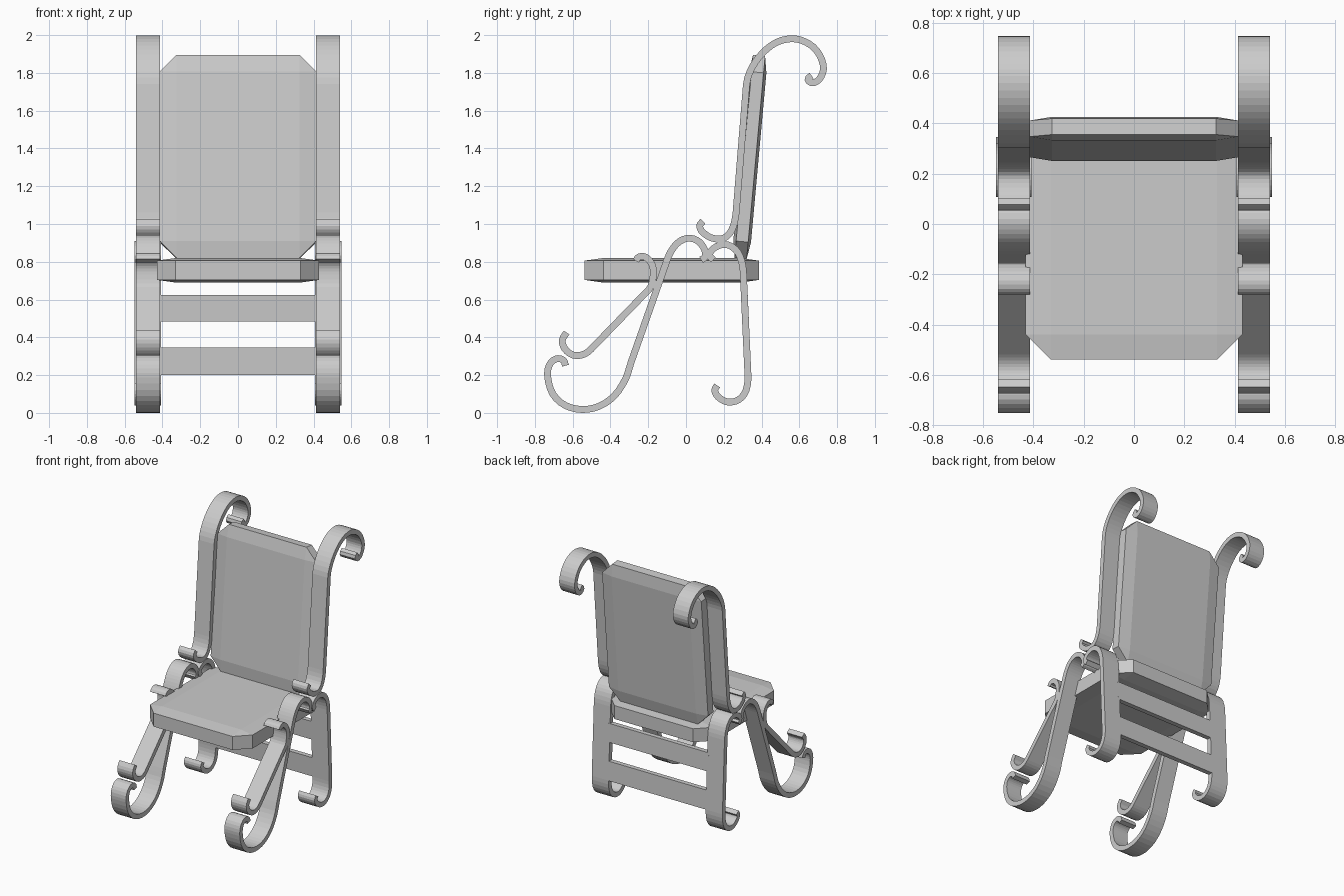
import bpy, bmesh
from mathutils import Vector, Matrix, geometry

if "Cube" in bpy.data.objects:
    bpy.data.objects.remove(bpy.data.objects["Cube"])

THICK = 0.036


def finish(name, bm, mirror=False):
    bmesh.ops.recalc_face_normals(bm, faces=bm.faces)
    me = bpy.data.meshes.new(name)
    bm.to_mesh(me)
    bm.free()
    ob = bpy.data.objects.new(name, me)
    bpy.context.collection.objects.link(ob)
    if mirror:
        ob.modifiers.new("Mirror", 'MIRROR').use_axis[0] = True
    return ob


def smooth_path(pts, steps=3):
    # Bends are rounded, long spans stay straight
    p = [Vector(q) for q in pts]
    n = len(p)
    tan = [(p[min(i + 1, n - 1)] - p[max(i - 1, 0)]).normalized() for i in range(n)]
    out = []
    for i in range(n - 1):
        d = (p[i + 1] - p[i]).length
        k = 1 if d > 0.3 else steps
        h = tan[i] * d / 3, tan[i + 1] * d / 3
        for j in range(k):
            t = j / k
            u = 1 - t
            out.append(u**3 * p[i] + 3*u*u*t * (p[i] + h[0])
                       + 3*u*t*t * (p[i + 1] - h[1]) + t**3 * p[i + 1])
    return out + [p[-1]]


def ribbon(name, pts, x0=0.412, x1=0.54):
    # Flat bar following a side-view path, extruded across x, mirrored
    path = smooth_path(pts)
    bm = bmesh.new()
    rings = []
    for i, c in enumerate(path):
        t = (path[min(i + 1, len(path) - 1)] - path[max(i - 1, 0)]).normalized()
        o = Vector((-t.y, t.x)) * THICK / 2
        a, b = c + o, c - o
        rings.append([bm.verts.new(v) for v in
                      ((x0, a.x, a.y), (x1, a.x, a.y), (x1, b.x, b.y), (x0, b.x, b.y))])
    for r, s in zip(rings, rings[1:]):
        for k in range(4):
            bm.faces.new((r[k], r[(k + 1) % 4], s[(k + 1) % 4], s[k]))
    bm.faces.new(rings[0])
    bm.faces.new(rings[-1])
    return finish(name, bm, True)


def pad(name, hw, hl, half_rim, half_mid, cut, matrix):
    # Octagonal slab whose faces swell slightly to an inner rectangle
    a, b = hw - cut, hl - cut
    octagon = [(a, -hl), (hw, -b), (hw, b), (a, hl), (-a, hl), (-hw, b), (-hw, -b), (-a, -hl)]
    inner = [(a, -b), (a, b), (-a, b), (-a, -b)]
    bm = bmesh.new()
    for x, y in octagon:
        for z in (-half_rim, half_rim):
            bm.verts.new((x, y, z))
    for x, y in inner:
        for z in (-half_mid, half_mid):
            bm.verts.new((x, y, z))
    bmesh.ops.convex_hull(bm, input=bm.verts)
    bmesh.ops.transform(bm, matrix=matrix, verts=bm.verts)
    return finish(name, bm)


# Seat and tilted back panel
pad("seat", 0.43, 0.462, 0.051, 0.065, 0.1, Matrix.Translation((0, -0.076, 0.755)))
lean = Matrix.Rotation(1.48, 4, 'X')
pad("back_panel", 0.415, 0.54, 0.032, 0.047, 0.09, Matrix.Translation((0, 0.338, 1.355)) @ lean)

# Back posts with scrolled tops
ribbon("back_post", [
    (0.665, 1.785), (0.645, 1.765), (0.675, 1.747), (0.715, 1.78), (0.727, 1.84),
    (0.69, 1.92), (0.63, 1.965), (0.56, 1.981), (0.48, 1.962), (0.41, 1.91),
    (0.35, 1.83), (0.32, 1.74), (0.265, 1.06), (0.243, 0.97), (0.2, 0.925),
    (0.14, 0.925), (0.09, 0.955), (0.072, 0.99), (0.09, 1.015)])

# Front legs with scrolled feet
ribbon("front_leg", [
    (-0.638, 0.25), (-0.65, 0.28), (-0.69, 0.285), (-0.725, 0.25), (-0.732, 0.19),
    (-0.705, 0.1), (-0.64, 0.04), (-0.55, 0.018), (-0.46, 0.035), (-0.38, 0.09),
    (-0.32, 0.18), (-0.29, 0.27), (-0.1, 0.81), (-0.07, 0.87), (-0.03, 0.91), (0.02, 0.925),
    (0.07, 0.905), (0.1, 0.86), (0.1, 0.825), (0.08, 0.81)])

# Diagonal braces with scrolls at both ends
ribbon("front_brace", [
    (-0.265, 0.805), (-0.25, 0.825), (-0.215, 0.825), (-0.18, 0.785), (-0.173, 0.73),
    (-0.195, 0.655), (-0.505, 0.335), (-0.55, 0.307), (-0.6, 0.307),
    (-0.642, 0.34), (-0.655, 0.385), (-0.632, 0.425)])

# Rear legs with scrolled feet
ribbon("rear_leg", [
    (0.145, 0.81), (0.125, 0.835), (0.145, 0.87), (0.2, 0.892), (0.25, 0.875), (0.285, 0.83),
    (0.303, 0.75), (0.328, 0.2), (0.318, 0.12), (0.28, 0.07), (0.22, 0.058),
    (0.17, 0.085), (0.152, 0.12), (0.165, 0.145)], 0.407, 0.547)

# Rails between the rear legs
for i, (z0, z1) in enumerate(((0.2, 0.345), (0.485, 0.625))):
    bm = bmesh.new()
    bmesh.ops.create_cube(bm, size=1)
    for v in bm.verts:
        z = z0 if v.co.z < 0 else z1
        v.co = (v.co.x * 0.84, 0.328 - (z - 0.2) * 0.045 + v.co.y * THICK, z)
    finish("rear_rail_%d" % (i + 1), bm)
